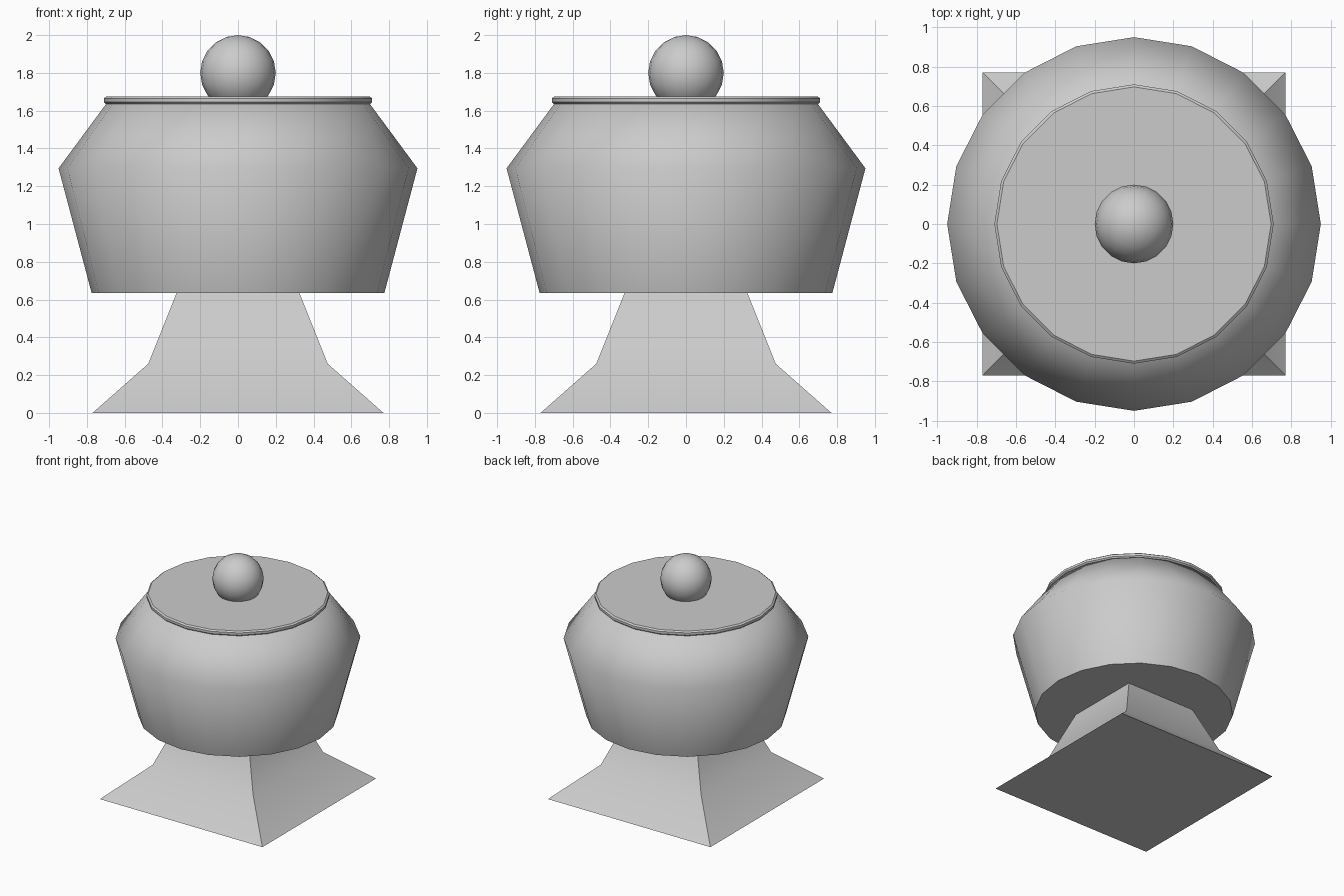
import bpy
import bmesh
from math import radians, sqrt

cube = bpy.data.objects.get("Cube")
if cube:
    bpy.data.objects.remove(cube, do_unlink=True)

# One plain grey for every part
grey = bpy.data.materials.new("plain_grey")
grey.use_nodes = True
colour = (0.6, 0.6, 0.6, 1)
grey.diffuse_color = colour
grey.node_tree.nodes["Principled BSDF"].inputs["Base Color"].default_value = colour


def finish(obj, angle):
    obj.data.materials.append(grey)
    bpy.ops.object.select_all(action="DESELECT")
    obj.select_set(True)
    bpy.context.view_layer.objects.active = obj
    bpy.ops.object.shade_smooth_by_angle(angle=radians(angle))


def stacked(name, profile, sides, turn, angle):
    """Stack regular rings of (radius, height) into a closed solid."""
    bm = bmesh.new()
    step = radians(360 / sides)
    from_angle = radians(turn)
    rings = []
    for radius, z in profile:
        ring = bmesh.ops.create_circle(bm, segments=sides, radius=radius)["verts"]
        for v in ring:
            v.co.z = z
        rings.append(ring)
    for low, high in zip(rings, rings[1:]):
        for i in range(sides):
            j = (i + 1) % sides
            bm.faces.new((low[i], low[j], high[j], high[i]))
    bm.faces.new(rings[0])
    bm.faces.new(rings[-1])
    bmesh.ops.recalc_face_normals(bm, faces=bm.faces)
    mesh = bpy.data.meshes.new(name)
    bm.to_mesh(mesh)
    bm.free()
    obj = bpy.data.objects.new(name, mesh)
    bpy.context.collection.objects.link(obj)
    obj.rotation_euler.z = from_angle
    finish(obj, angle)
    return obj


# Flared square foot, given by half widths
foot = [(0.77, 0), (0.475, 0.26), (0.325, 0.635), (0.32, 0.65)]
stacked("foot", [(w * sqrt(2), z) for w, z in foot], 4, 45, 40)

# Faceted bowl with a wide shoulder
stacked("bowl", [(0.775, 0.635), (0.95, 1.295), (0.695, 1.64)], 20, 0, 60)

# Thin lid with a bevelled rim
stacked("lid", [(0.70, 1.635), (0.71, 1.645), (0.71, 1.665), (0.697, 1.675)], 20, 0, 30)

# Round knob sunk into the lid
bpy.ops.mesh.primitive_uv_sphere_add(segments=20, ring_count=10, radius=0.2, location=(0, 0, 1.8))
knob = bpy.context.object
knob.name = "knob"
finish(knob, 60)
